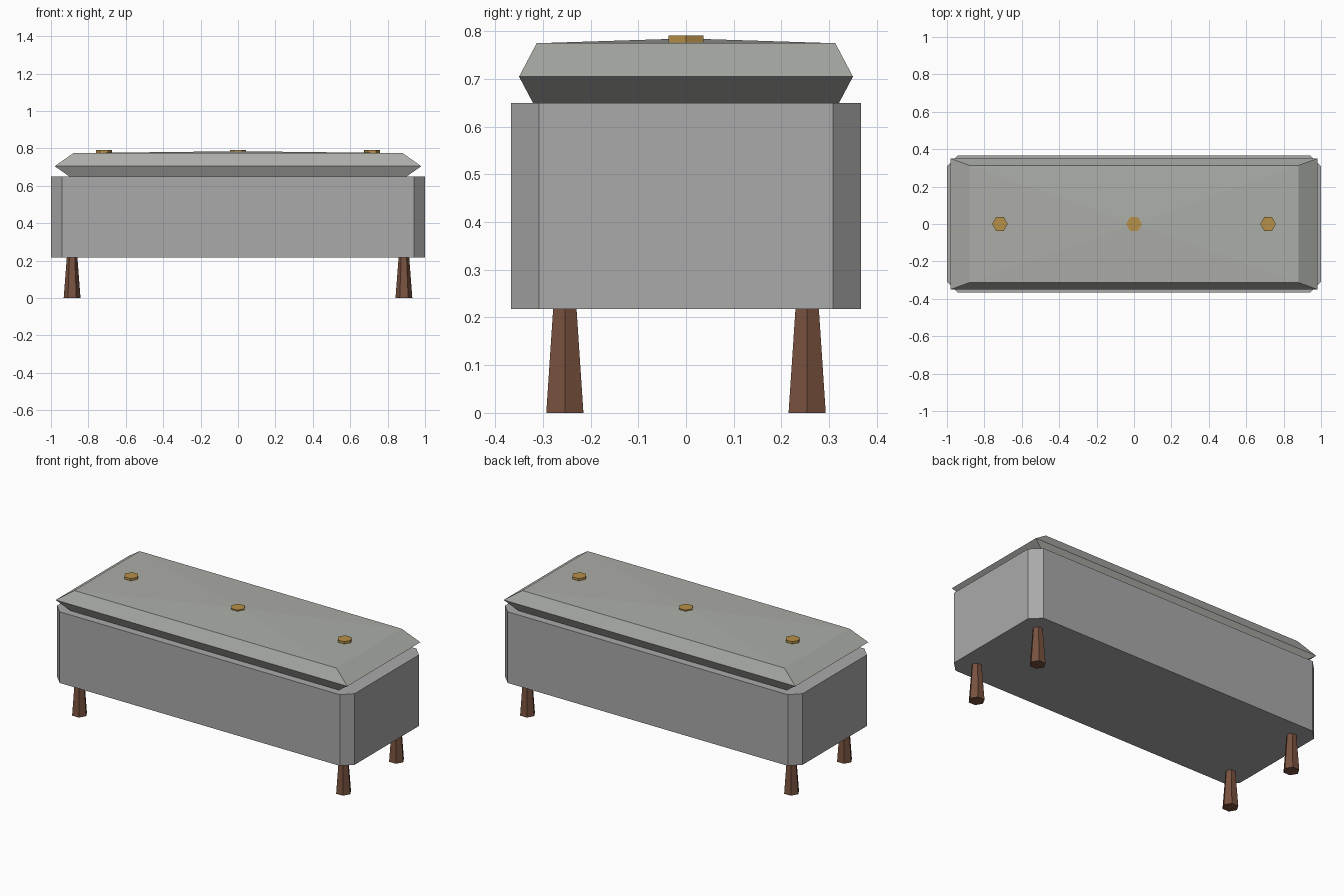
import bpy, bmesh, math

if "Cube" in bpy.data.objects:
    bpy.data.objects.remove(bpy.data.objects["Cube"])


def material(name, rgb):
    m = bpy.data.materials.new(name)
    m.diffuse_color = (*rgb, 1)
    m.use_nodes = True
    m.node_tree.nodes["Principled BSDF"].inputs["Base Color"].default_value = m.diffuse_color
    return m


body_grey = material("body grey", (0.40, 0.40, 0.40))
cushion_grey = material("cushion grey", (0.41, 0.42, 0.39))
wood = material("dark wood", (0.19, 0.085, 0.05))
brass = material("brass", (0.47, 0.28, 0.065))


def loft(name, rings, mat, location=(0, 0, 0), apex=None):
    """Skin a stack of (outline, height) rings; close with caps or an apex."""
    bm = bmesh.new()
    loops = [[bm.verts.new((x, y, z)) for x, y in pts] for pts, z in rings]
    n = len(loops[0])
    for lo, hi in zip(loops, loops[1:]):
        for i in range(n):
            j = (i + 1) % n
            bm.faces.new((lo[i], lo[j], hi[j], hi[i]))
    bm.faces.new(loops[0][::-1])
    if apex is None:
        bm.faces.new(loops[-1])
    else:
        tip = bm.verts.new((0, 0, apex))
        for i in range(n):
            bm.faces.new((loops[-1][i], loops[-1][(i + 1) % n], tip))
    bmesh.ops.recalc_face_normals(bm, faces=bm.faces)
    mesh = bpy.data.meshes.new(name)
    bm.to_mesh(mesh)
    bm.free()
    mesh.materials.append(mat)
    obj = bpy.data.objects.new(name, mesh)
    obj.location = location
    bpy.context.collection.objects.link(obj)
    return obj


def rect(x, y):
    return [(-x, -y), (x, -y), (x, y), (-x, y)]


def chamfered_rect(x, y, c):
    return [(-x + c, -y), (x - c, -y), (x, -y + c), (x, y - c),
            (x - c, y), (-x + c, y), (-x, y - c), (-x, -y + c)]


def hexagon(r):
    return [(r * math.cos(i * math.pi / 3), r * math.sin(i * math.pi / 3))
            for i in range(6)]


# Box body with chamfered upright corners
outline = chamfered_rect(1.0, 0.367, 0.059)
loft("bench_body", [(outline, 0.218), (outline, 0.65)], body_grey)

# Pillow-edged cushion with a very shallow crown
loft("seat_cushion", [(rect(0.88, 0.313), 0.635), (rect(0.98, 0.35), 0.705),
                      (rect(0.88, 0.313), 0.775)], cushion_grey, apex=0.785)

# Buttons along the cushion
for label, x in (("left", -0.717), ("middle", 0), ("right", 0.717)):
    loft(label + "_button", [(hexagon(0.042), 0.768), (hexagon(0.042), 0.791)],
         brass, (x, 0, 0))

# Hexagonal legs, wider at the floor
for side, x in (("left", -0.887), ("right", 0.887)):
    for end, y in (("front", -0.254), ("back", 0.254)):
        loft(f"{end}_{side}_leg", [(hexagon(0.045), 0), (hexagon(0.028), 0.222)],
             wood, (x, y, 0))
